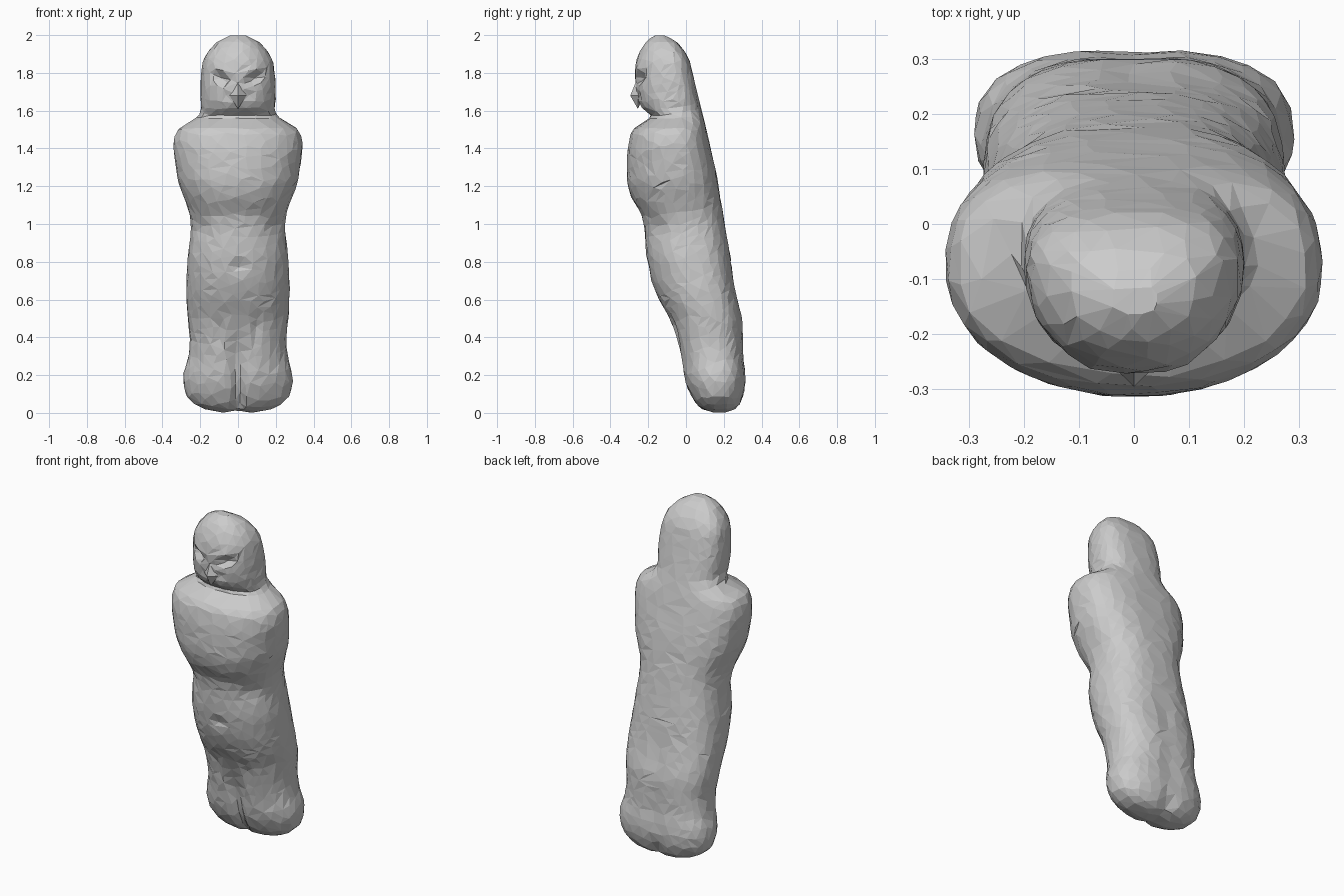
import bpy, bmesh, math, random

if "Cube" in bpy.data.objects:
    bpy.data.objects.remove(bpy.data.objects["Cube"])

random.seed(4)

# z, half width, front y, widest y, back y
PROFILE = [
    (0.00, .08, .13, .17, .22), (0.02, .18, .08, .16, .265), (0.07, .258, .035, .16, .297),
    (0.14, .286, 0.0, .16, .315), (0.21, .287, -.02, .16, .316), (0.28, .267, -.032, .15, .307),
    (0.38, .255, -.057, .13, .304), (0.50, .266, -.092, .12, .298), (0.60, .273, -.143, .09, .273),
    (0.70, .272, -.183, .06, .253), (0.82, .266, -.208, .02, .236), (0.97, .250, -.220, 0, .210),
    (1.05, .256, -.237, -.03, .197), (1.13, .282, -.283, -.05, .183), (1.22, .315, -.310, -.06, .169),
    (1.32, .331, -.313, -.07, .150), (1.42, .341, -.305, -.08, .127), (1.50, .318, -.280, -.08, .108),
    (1.54, .255, -.225, -.06, .098), (1.57, .212, -.185, -.05, .09), (1.61, .196, -.230, -.07, .08),
    (1.66, .199, -.255, -.07, .068), (1.78, .196, -.270, -.08, .040), (1.88, .178, -.258, -.09, .012),
    (1.96, .115, -.215, -.11, -.045), (2.00, .04, -.165, -.14, -.11),
]

# surface dents (+) and bumps (-): |x|, z, spread x, spread z, depth, slant
FRONT = [
    (.00, .12, .025, .15, .045, 0),     # gap between feet
    (.00, .32, .06, .14, .03, 0),       # gap between legs
    (.10, .43, .018, .07, .022, 0),     # thigh creases
    (.00, .775, .035, .03, .02, 0),     # navel
    (.19, .98, .04, .05, .015, 0),      # fold under the arms
    (.085, 1.77, .045, .025, .036, .35),  # eye sockets
    (.09, 1.82, .05, .018, -.008, .3),    # brows
    (.06, 1.68, .02, .03, .012, 0),       # nose sides
]
BACK = [
    (.00, .06, .04, .08, -.015, 0),     # heel gap
    (.00, .60, .02, .10, -.025, 0),     # back crease
    (.00, .30, .05, .20, -.010, 0),
]


def sample(z):
    """Smooth (cubic) interpolation of the profile rows at height z."""
    last = len(PROFILE) - 1
    for i in range(last):
        a, b = PROFILE[i], PROFILE[i + 1]
        if z <= b[0] or i == last - 1:
            break
    p, n = PROFILE[max(i - 1, 0)], PROFILE[min(i + 2, last)]
    h = b[0] - a[0]
    t = (z - a[0]) / h
    out = []
    for c in range(1, 5):
        ma = (b[c] - p[c]) / (b[0] - p[0]) * h
        mb = (n[c] - a[c]) / (n[0] - a[0]) * h
        out.append((2*t**3 - 3*t*t + 1) * a[c] + (t**3 - 2*t*t + t) * ma
                   + (3*t*t - 2*t**3) * b[c] + (t**3 - t*t) * mb)
    return out


def dent(x, z, features):
    return sum(d * math.exp(-((abs(x) - fx) / sx) ** 2
                            - ((z - fz - slant * (abs(x) - fx)) / sz) ** 2)
               for fx, fz, sx, sz, d, slant in features)


def spow(v, p):
    return math.copysign(abs(v) ** p, v)


def add_object(name, bm):
    mesh = bpy.data.meshes.new(name)
    bm.to_mesh(mesh)
    bm.free()
    obj = bpy.data.objects.new(name, mesh)
    bpy.context.collection.objects.link(obj)
    return obj


# Body and head: one lofted skin with sculpted features
SEG, RINGS = 80, 150
bm = bmesh.new()
rings = []
for i in range(RINGS + 1):
    z = 2 * i / RINGS
    w, yf, yc, yb = sample(z)
    ring = []
    for k in range(SEG):
        a = 2 * math.pi * (k + .5) / SEG
        c, s = math.cos(a), math.sin(a)
        front = s < 0
        e = 2 / 2.15 if front else 2 / 2.6
        x = w * spow(c, e)
        y = yc + (yc - yf if front else yb - yc) * spow(s, e)
        if 0.02 < z < 1.97:
            y += min(1, abs(s) * 2) * dent(x, z, FRONT if front else BACK)
        # underside notch between the two feet
        lift = .012 * math.exp(-(x / .04) ** 2) * max(0, 1 - z / .1)
        ring.append(bm.verts.new((x, y, z + lift)))
    rings.append(ring)
for lo, hi in zip(rings, rings[1:]):
    for k in range(SEG):
        n = (k + 1) % SEG
        bm.faces.new((lo[k], lo[n], hi[n], hi[k]))
bm.faces.new(rings[0][::-1])
bm.faces.new(rings[-1])
bmesh.ops.triangulate(bm, faces=bm.faces[:])
bmesh.ops.smooth_vert(bm, verts=bm.verts[:], factor=.4,
                      use_axis_x=True, use_axis_y=True, use_axis_z=True)
# slight hand-worked unevenness, then reduce to coarse irregular facets
for v in bm.verts:
    v.co.x += random.uniform(-.0015, .0015)
    v.co.y += random.uniform(-.0015, .0015)
    v.co.z = max(0, min(2, v.co.z))
body = add_object("figure_body", bm)
body.modifiers.new("facets", 'DECIMATE').ratio = .085

# Beak-like nose: faceted wedge, widest at the nostrils
bm = bmesh.new()
top, tip, low, root = [bm.verts.new(p) for p in (
    (0, -.262, 1.76), (0, -.295, 1.68), (0, -.255, 1.61), (0, -.22, 1.68))]
for sx in (-1, 1):
    side = bm.verts.new((sx * .045, -.252, 1.68))
    for a, b in ((top, tip), (tip, low), (low, root), (root, top)):
        bm.faces.new((a, b, side))
bmesh.ops.recalc_face_normals(bm, faces=bm.faces[:])
add_object("nose", bm)
